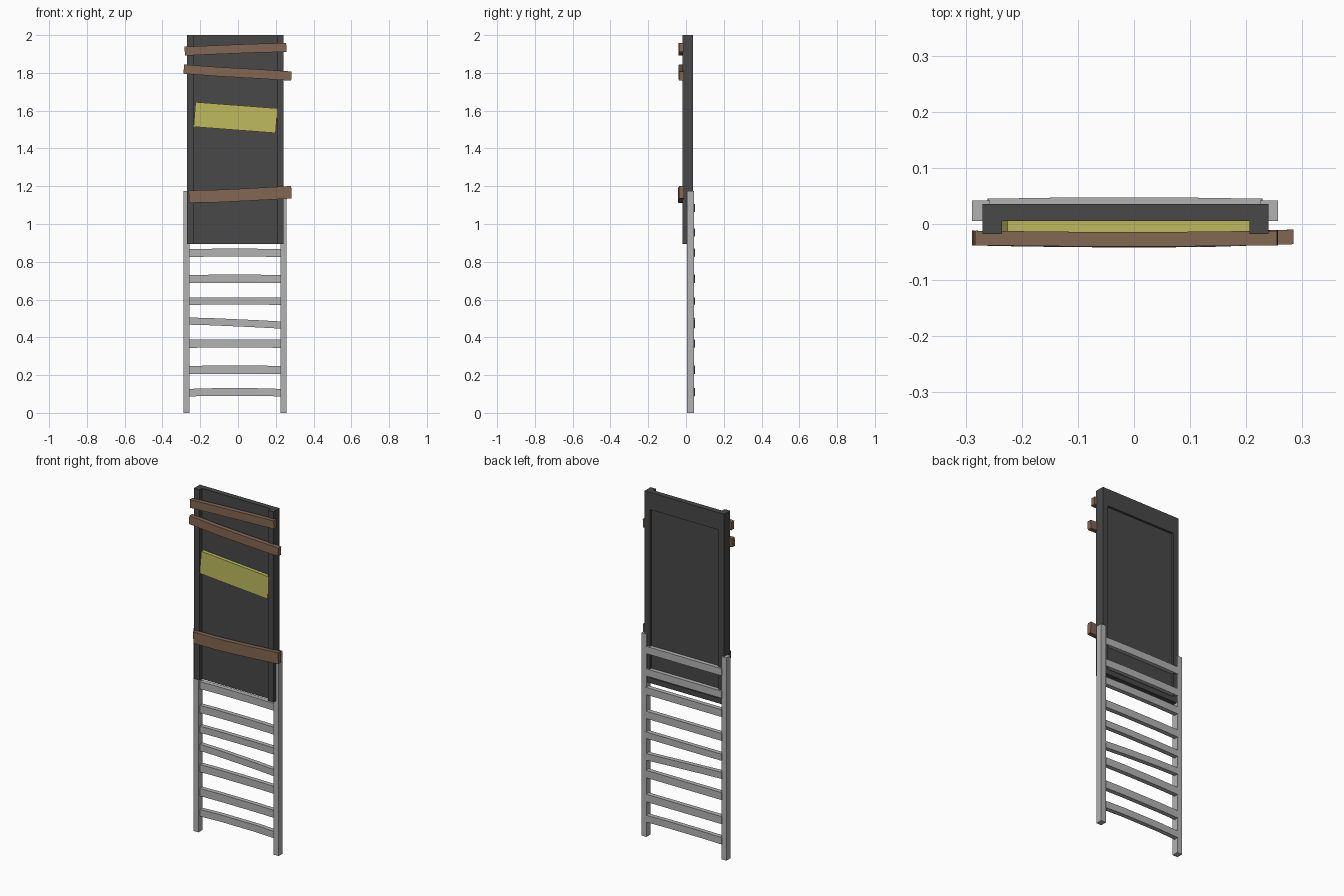
import bpy, bmesh
from mathutils import Vector


def material(name, rgb):
    m = bpy.data.materials.new(name)
    m.diffuse_color = (*rgb, 1)
    return m


DARK = material("dark_paint", (0.065, 0.065, 0.065))
WOOD = material("brown_wood", (0.23, 0.135, 0.085))
YELLOW = material("yellow_paint", (0.52, 0.5, 0.11))
GREY = material("grey_metal", (0.45, 0.45, 0.45))


def plank(name, path, height, depth, mat):
    """Rectangular board swept along centre points; ends square to its length."""
    pts = [Vector(p) for p in path]
    d = pts[-1] - pts[0]
    up = Vector((-d.z, 0, d.x)).normalized() * height / 2
    out = Vector((0, depth / 2, 0))
    bm = bmesh.new()
    rings = [[bm.verts.new(p + s * up + t * out)
              for s, t in ((-1, -1), (-1, 1), (1, 1), (1, -1))] for p in pts]
    for a, b in zip(rings, rings[1:]):
        for i in range(4):
            j = (i + 1) % 4
            bm.faces.new((a[i], a[j], b[j], b[i]))
    bm.faces.new(rings[0])
    bm.faces.new(rings[-1][::-1])
    bmesh.ops.recalc_face_normals(bm, faces=bm.faces)
    me = bpy.data.meshes.new(name)
    bm.to_mesh(me)
    bm.free()
    me.materials.append(mat)
    ob = bpy.data.objects.new(name, me)
    bpy.context.collection.objects.link(ob)
    return ob


def box(name, x0, x1, y0, y1, z0, z1, mat):
    y, z = (y0 + y1) / 2, (z0 + z1) / 2
    return plank(name, [(x0, y, z), (x1, y, z)], z1 - z0, y1 - y0, mat)


# Door panel: side stiles, sheet flush at the front, rails framing the back
box("stile_left", -0.27, -0.235, -0.018, 0.036, 0.895, 2.0, DARK)
box("stile_right", 0.206, 0.24, -0.018, 0.036, 0.895, 2.0, DARK)
box("panel_sheet", -0.235, 0.206, 0.005, 0.024, 0.895, 1.9, DARK)
box("top_rail", -0.235, 0.206, 0.005, 0.036, 1.9, 2.0, DARK)
box("bottom_rail", -0.235, 0.206, 0.024, 0.036, 0.895, 0.925, DARK)

# Tilted yellow plate
plank("yellow_plate", [(-0.23, -0.005, 1.58), (0.204, -0.005, 1.547)], 0.131, 0.02, YELLOW)

# Crooked wooden slats across the front
plank("slat_top", [(-0.282, -0.025, 1.915), (-0.1, -0.027, 1.923),
                   (0.08, -0.027, 1.93), (0.256, -0.025, 1.935)], 0.047, 0.026, WOOD)
plank("slat_middle", [(-0.287, -0.025, 1.82), (-0.1, -0.028, 1.806),
                      (0.1, -0.028, 1.795), (0.283, -0.023, 1.783)], 0.049, 0.026, WOOD)
plank("slat_lower", [(-0.26, -0.026, 1.145), (-0.13, -0.028, 1.147), (0.0, -0.029, 1.153),
                     (0.13, -0.028, 1.16), (0.283, -0.023, 1.168)], 0.066, 0.026, WOOD)

# Ladder uprights
box("ladder_upright_left", -0.289, -0.257, 0.005, 0.042, 0, 1.175, GREY)
box("ladder_upright_right", 0.225, 0.257, 0.005, 0.042, 0, 1.175, GREY)

# Ladder rungs: left z, middle z, right z, height
rungs = [(0.107, 0.112, 0.107, 0.04), (0.227, 0.227, 0.227, 0.044),
         (0.366, 0.366, 0.366, 0.043), (0.486, 0.477, 0.465, 0.038),
         (0.591, 0.591, 0.591, 0.038), (0.709, 0.709, 0.709, 0.043),
         (0.847, 0.847, 0.847, 0.042), (0.955, 0.955, 0.955, 0.042),
         (1.085, 1.085, 1.085, 0.042)]
for i, (za, zb, zc, h) in enumerate(rungs, 1):
    plank(f"ladder_rung_{i}", [(-0.26, 0.032, za), (-0.135, 0.034, (za + zb) / 2 + 0.001),
                               (0.1, 0.034, (zb + zc) / 2 + 0.001), (0.228, 0.032, zc)],
          h, 0.026, GREY)
